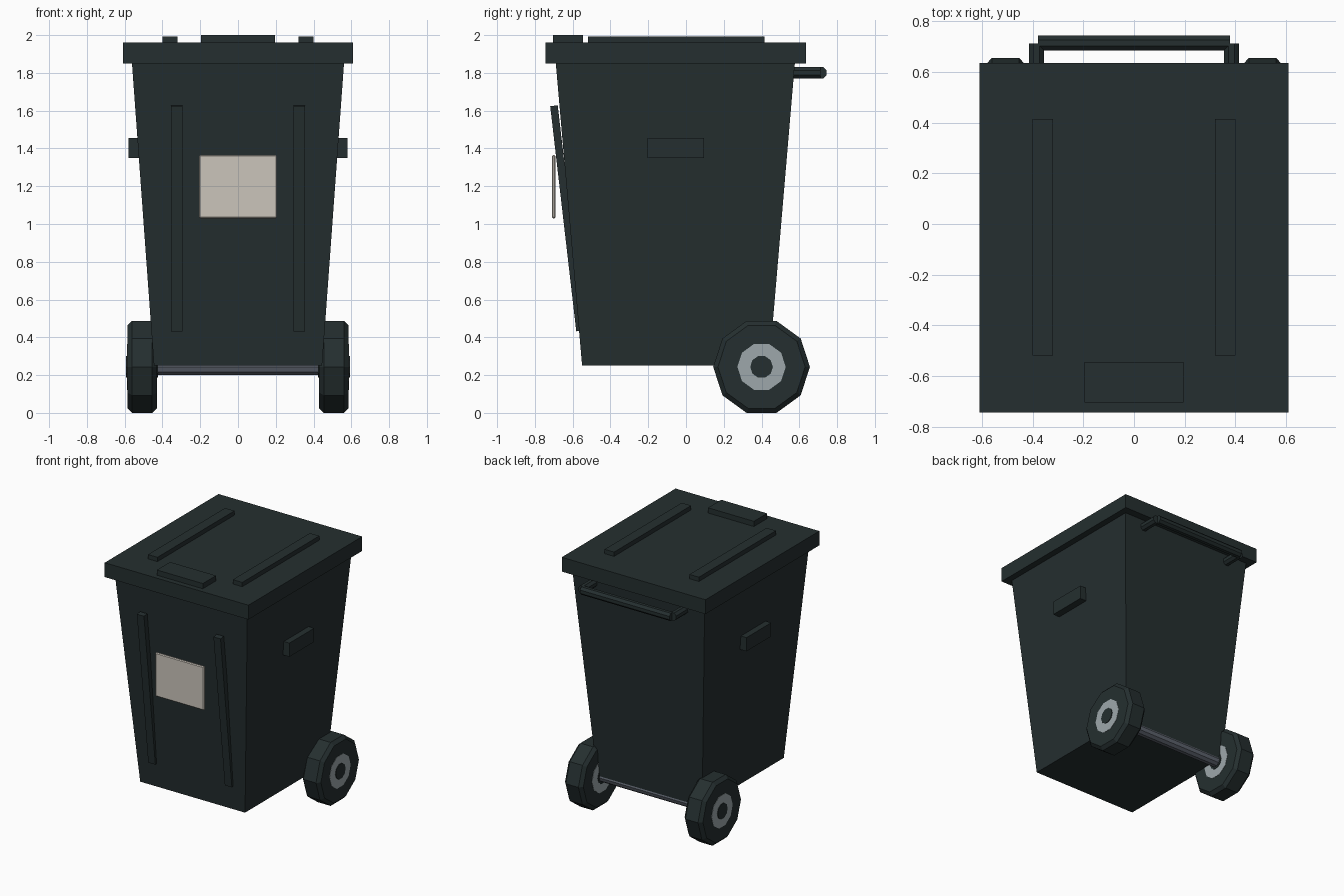
import bpy, bmesh, math
from mathutils import Matrix, Vector

cube = bpy.data.objects.get("Cube")
if cube:
    bpy.data.objects.remove(cube, do_unlink=True)


def material(name, rgb):
    mat = bpy.data.materials.new(name)
    mat.use_nodes = True
    color = (*rgb, 1)
    mat.diffuse_color = color
    mat.node_tree.nodes["Principled BSDF"].inputs["Base Color"].default_value = color
    return mat


plastic = material("dark green plastic", (0.018, 0.028, 0.029))
hub_grey = material("light grey hub", (0.34, 0.39, 0.41))
steel = material("blue grey steel", (0.11, 0.125, 0.155))
paper = material("beige label", (0.60, 0.56, 0.50))


def finish(name, bm, mat):
    mesh = bpy.data.meshes.new(name)
    bmesh.ops.recalc_face_normals(bm, faces=bm.faces)
    bm.to_mesh(mesh)
    bm.free()
    mesh.materials.append(mat)
    obj = bpy.data.objects.new(name, mesh)
    bpy.context.collection.objects.link(obj)
    return obj


def box(name, low, high, mat, tilt=0):
    """Box between two corners, tilted about x through its centre."""
    low, high = Vector(low), Vector(high)
    bm = bmesh.new()
    matrix = (Matrix.Translation((low + high) / 2) @ Matrix.Rotation(tilt, 4, 'X')
              @ Matrix.Diagonal((*(high - low), 1)))
    bmesh.ops.create_cube(bm, size=1, matrix=matrix)
    return finish(name, bm, mat)


def rod(name, start, end, radius, sides, mat, turn=0):
    """Cylinder between two points."""
    start, end = Vector(start), Vector(end)
    axis = end - start
    bm = bmesh.new()
    matrix = (Matrix.Translation((start + end) / 2)
              @ axis.to_track_quat('Z', 'Y').to_matrix().to_4x4()
              @ Matrix.Rotation(turn, 4, 'Z'))
    bmesh.ops.create_cone(bm, cap_ends=True, segments=sides, radius1=radius,
                          radius2=radius, depth=axis.length, matrix=matrix)
    return finish(name, bm, mat)


def bevel(obj, width):
    mod = obj.modifiers.new("Bevel", 'BEVEL')
    mod.width = width
    mod.segments = 1
    mod.limit_method = 'ANGLE'
    mod.angle_limit = math.radians(50)


# Tapered bin body
body = box("body", (-0.562, -0.69, 0.25), (0.562, 0.577, 1.86), plastic)
for v in body.data.vertices:
    if v.co.z < 1:
        v.co.x *= 0.445 / 0.562
        v.co.y = -0.55 if v.co.y < 0 else 0.44

# Lid with front grip
box("lid", (-0.61, -0.745, 1.85), (0.61, 0.635, 1.96), plastic)
box("lid_grip", (-0.195, -0.705, 1.95), (0.195, -0.545, 2.0), plastic)

# Front label
label = box("label", (-0.207, -0.71, 1.03), (0.207, -0.69, 1.365), paper)
bevel(label, 0.006)

# Rear handle bar and wheel axle
octagon = math.pi / 8
rod("handle_bar", (-0.38, 0.715, 1.80), (0.38, 0.715, 1.80), 0.0325, 8, plastic, octagon)
WY, WZ = 0.4, 0.2435
rod("axle", (-0.5, WY, WZ), (0.5, WY, WZ), 0.044, 10, steel, math.pi / 2)

# Paired parts on both sides
for side, s in (("left", 1), ("right", -1)):
    def pair(a, b):
        return min(s * a, s * b), max(s * a, s * b)

    x0, x1 = pair(0.32, 0.40)
    box(side + "_lid_rib", (x0, -0.52, 1.95), (x1, 0.415, 1.993), plastic)
    x0, x1 = pair(0.295, 0.355)
    box(side + "_front_rib", (x0, -0.65, 0.43), (x1, -0.61, 1.63), plastic, math.radians(6.6))
    x0, x1 = pair(0.48, 0.58)
    box(side + "_side_grip", (x0, -0.205, 1.35), (x1, 0.095, 1.455), plastic)
    rod(side + "_handle_arm", (s * 0.385, 0.55, 1.80), (s * 0.385, 0.712, 1.80),
        0.0325, 8, plastic, octagon)
    # Ten sided wheel, with a vertex pointing straight back
    for part, inner, outer, radius, mat in (("tyre", 0.43, 0.585, 0.256, plastic),
                                            ("hub", 0.428, 0.587, 0.128, hub_grey),
                                            ("hub_cap", 0.424, 0.592, 0.06, plastic)):
        wheel = rod(side + "_" + part, (s * inner, WY, WZ), (s * outer, WY, WZ),
                    radius, 10, mat, math.pi / 2)
        if part == "tyre":
            bevel(wheel, 0.024)
